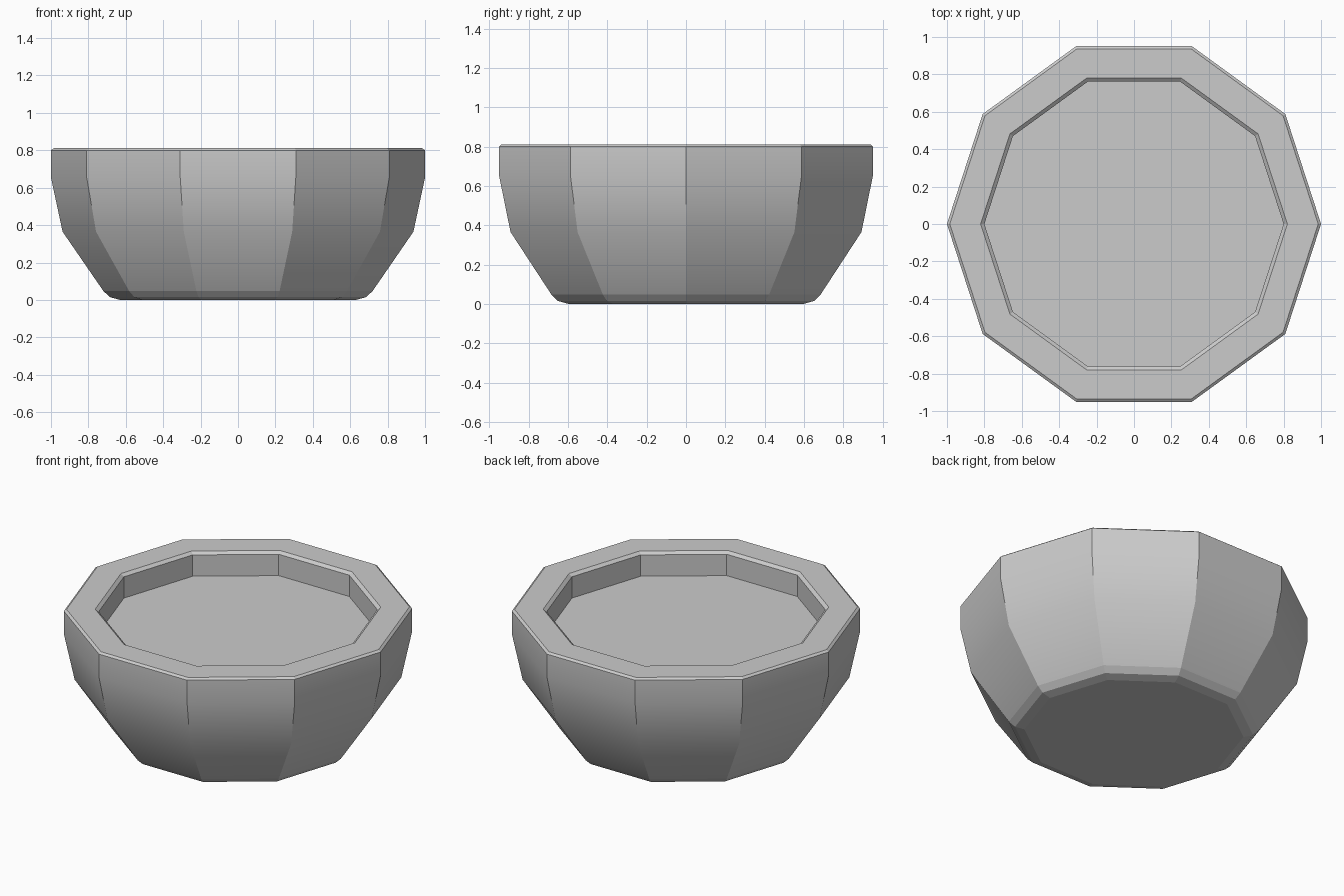
import bpy, bmesh
from math import sin, cos, radians, tau

if "Cube" in bpy.data.objects:
    bpy.data.objects.remove(bpy.data.objects["Cube"])

SIDES = 10
# outer wall from the base up, over the rim, down to the recessed floor: (radius, z)
PROFILE = [(0.63, 0), (0.685, 0.015), (0.72, 0.048), (0.938, 0.365), (1.0, 0.655),
           (1.0, 0.80), (0.985, 0.811), (0.82, 0.811), (0.80, 0.795), (0.80, 0.66)]

bm = bmesh.new()
rings = [[bm.verts.new((r * cos(tau * i / SIDES), r * sin(tau * i / SIDES), z))
          for i in range(SIDES)] for r, z in PROFILE]

# walls, smooth only up the curved side
for k, (a, b) in enumerate(zip(rings, rings[1:])):
    for i in range(SIDES):
        j = (i + 1) % SIDES
        bm.faces.new((a[i], a[j], b[j], b[i])).smooth = k in (2, 3, 4)

# base and recessed floor
bm.faces.new(rings[0][::-1])
bm.faces.new(rings[-1])
bmesh.ops.recalc_face_normals(bm, faces=bm.faces)

# crisp corners between the ten sides
for e in bm.edges:
    if abs(e.verts[0].co.z - e.verts[1].co.z) > 0.001 or e.calc_face_angle(0) > radians(28):
        e.smooth = False

mesh = bpy.data.meshes.new("faceted_bowl")
bm.to_mesh(mesh)
bm.free()
bpy.context.collection.objects.link(bpy.data.objects.new("faceted_bowl", mesh))
